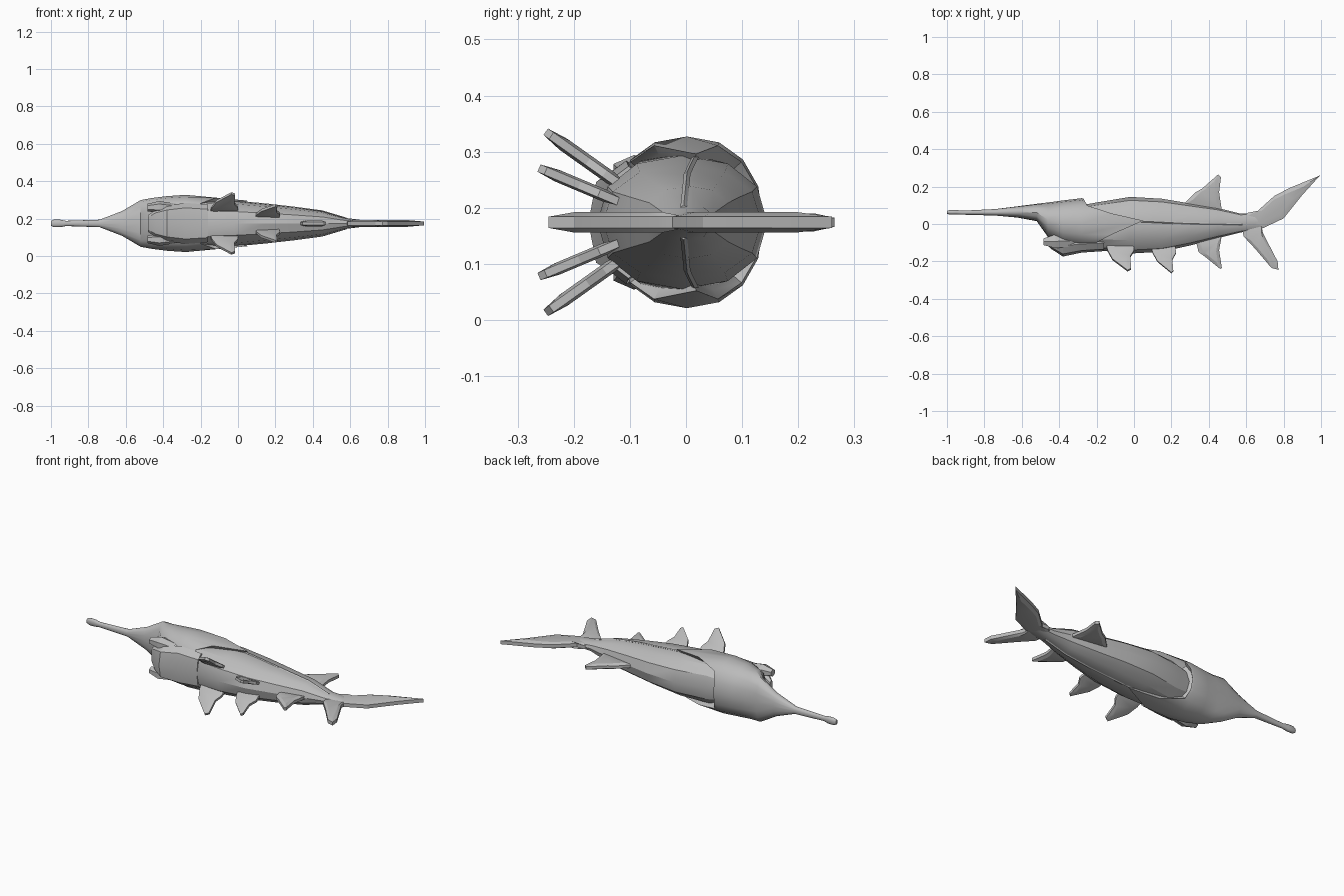
import bpy, bmesh, math
from mathutils import Vector

if "Cube" in bpy.data.objects:
    bpy.data.objects.remove(bpy.data.objects["Cube"])

CZ = 0.174  # height of the symmetry plane (the fish lies on its side)

grey = bpy.data.materials.new("skin grey")
grey.diffuse_color = (0.5, 0.5, 0.5, 1)
grey.use_nodes = True
grey.node_tree.nodes["Principled BSDF"].inputs["Base Color"].default_value = grey.diffuse_color


def finish(name, bm, angle=30):
    bmesh.ops.recalc_face_normals(bm, faces=bm.faces)
    me = bpy.data.meshes.new(name)
    bm.to_mesh(me)
    bm.free()
    ob = bpy.data.objects.new(name, me)
    bpy.context.collection.objects.link(ob)
    me.materials.append(grey)
    bpy.ops.object.select_all(action='DESELECT')
    ob.select_set(True)
    bpy.context.view_layer.objects.active = ob
    bpy.ops.object.shade_smooth_by_angle(angle=math.radians(angle))
    return ob


def ring(x, top, bot, half, n, power=1.0, xs=None):
    """Oval cross-section; xs optionally shifts x by angle from the side."""
    pts = []
    for i in range(n):
        a = 2 * math.pi * i / n
        c, s = math.cos(a), math.sin(a)
        z = math.copysign(abs(c) ** power, c) * half
        y = (top + bot) / 2 + math.copysign(abs(s) ** power, s) * (top - bot) / 2
        pts.append(Vector((x + (xs(c, s) if xs else 0), y, CZ + z)))
    return pts


def loft(name, rings, angle=30):
    bm = bmesh.new()
    rows = [[bm.verts.new(p) for p in r] for r in rings]
    n = len(rows[0])
    for a, b in zip(rows, rows[1:]):
        for i in range(n):
            j = (i + 1) % n
            bm.faces.new((a[i], a[j], b[j], b[i]))
    for r in (rows[0], rows[-1]):
        mid = bm.verts.new(sum((v.co for v in r), Vector()) / n)
        for i in range(n):
            bm.faces.new((r[i], r[(i + 1) % n], mid))
    return finish(name, bm, angle)


def fin(name, outline, rim, core, z0=0.0, slope=0.0, inset=0.6):
    """Slab with chamfered sides; slope splays it sideways as y falls."""
    bm = bmesh.new()
    y0 = max(p[1] for p in outline)
    nrm = Vector((0, slope, 1)).normalized()
    cen = Vector((sum(p[0] for p in outline), sum(p[1] for p in outline))) / len(outline)

    def layer(scale, off):
        row = []
        for p in outline:
            q = cen + (Vector(p) - cen) * scale
            z = z0 + slope * (y0 - q.y)
            row.append(bm.verts.new(Vector((q.x, q.y, CZ + z)) + nrm * off))
        return row

    rows = [layer(inset, -core), layer(1, -rim), layer(1, rim), layer(inset, core)]
    n = len(outline)
    for a, b in zip(rows, rows[1:]):
        for i in range(n):
            j = (i + 1) % n
            bm.faces.new((a[i], a[j], b[j], b[i]))
    bm.faces.new(rows[0])
    bm.faces.new(rows[-1])
    return finish(name, bm, 20)


# Trunk: x, top, bottom, half width
trunk = [(-0.34, 0.09, -0.11, 0.09), (-0.2, 0.115, -0.14, 0.125),
         (-0.02, 0.145, -0.158, 0.119), (0.15, 0.135, -0.148, 0.102),
         (0.3, 0.11, -0.115, 0.085), (0.45, 0.085, -0.075, 0.065),
         (0.57, 0.055, -0.045, 0.03), (0.68, 0.06, -0.03, 0.016)]
loft("trunk", [ring(*t, 12, 0.9) for t in trunk])

# Head with long flattened snout and rear gill flaps
head = [(-1.0, 0.07, 0.055, 0.013), (-0.985, 0.075, 0.05, 0.02),
        (-0.95, 0.075, 0.05, 0.02), (-0.92, 0.071, 0.05, 0.014),
        (-0.74, 0.08, 0.045, 0.02), (-0.62, 0.095, 0.034, 0.066),
        (-0.52, 0.108, 0.015, 0.125), (-0.46, 0.115, -0.07, 0.136),
        (-0.38, 0.126, -0.115, 0.146), (-0.28, 0.138, -0.135, 0.153)]


def flap(c, s):
    if abs(c) > 0.99:
        return 0.25
    if abs(c) > 0.9:
        return 0.08
    return -0.07 * s if s > 0 else 0.0


rings = [ring(*h, 16, 0.9) for h in head]
rear = ring(-0.2, 0.135, -0.135, 0.147, 16, 0.9, flap)
for p in (rear[0], rear[8]):  # flap tips lie against the trunk
    p.y = 0.018
    p.z = CZ + math.copysign(0.122, p.z - CZ)
inner = [Vector((p.x - 0.02, p.y * 0.85, CZ + (p.z - CZ) * 0.88)) for p in rear]
loft("head", rings + [rear, inner], 35)

# Lower jaw
jaw = [(-0.48, -0.075, -0.1, 0.045), (-0.44, -0.07, -0.135, 0.075),
       (-0.38, -0.06, -0.174, 0.095), (-0.28, -0.06, -0.153, 0.11),
       (-0.16, -0.06, -0.145, 0.1)]
loft("lower_jaw", [ring(*j, 8, 0.8) for j in jaw], 20)

# Mouth corners and lateral line ridges on both sides
for side, word in ((1, "left"), (-1, "right")):
    corner = [ring(-0.485, -0.075, -0.115, 0.02, 6), ring(-0.42, -0.05, -0.135, 0.032, 6),
              ring(-0.3, -0.06, -0.12, 0.02, 6)]
    for r, off in zip(corner, (0.085, 0.088, 0.08)):
        for p in r:
            p.z += side * off
    loft("mouth_corner_" + word, corner, 20)

    line = []
    for x, y, off in ((-0.02, 0.018, 0.119), (0.15, 0.01, 0.103), (0.3, 0.002, 0.086),
                      (0.45, 0.0, 0.066), (0.58, -0.004, 0.027)):
        r = ring(x, y + 0.006, y - 0.006, 0.004, 4)
        for p in r:
            p.z += side * off
        line.append(r)
    loft("lateral_line_" + word, line)

# Median fins
fin("dorsal_fin", [(0.26, 0.1), (0.33, 0.17), (0.365, 0.19), (0.45, 0.265), (0.465, 0.25),
                   (0.455, 0.17), (0.47, 0.07)], 0.008, 0.016)
fin("anal_fin", [(0.33, -0.085), (0.345, -0.15), (0.38, -0.175), (0.46, -0.24), (0.47, -0.235),
                 (0.455, -0.14), (0.47, -0.06)], 0.008, 0.016)
fin("tail_upper_lobe", [(0.56, 0.03), (0.61, 0.06), (0.65, 0.06), (0.75, 0.15), (0.83, 0.192),
                        (0.995, 0.26), (0.9, 0.155), (0.8, 0.03), (0.69, -0.022), (0.6, -0.05)],
    0.01, 0.018, inset=0.65)
fin("tail_lower_lobe", [(0.58, -0.01), (0.585, -0.065), (0.65, -0.135), (0.735, -0.235),
                        (0.772, -0.245), (0.768, -0.2), (0.69, -0.05), (0.68, 0.0)],
    0.01, 0.018, inset=0.65)

# Paired fins, splayed outwards and mirrored
pectoral = [(-0.15, -0.11), (-0.14, -0.145), (-0.115, -0.19), (-0.035, -0.25), (-0.015, -0.24),
            (-0.02, -0.175), (0.0, -0.145), (0.0, -0.11)]
pelvic = [(0.09, -0.12), (0.1, -0.155), (0.125, -0.2), (0.2, -0.262), (0.21, -0.25),
          (0.205, -0.19), (0.225, -0.155), (0.22, -0.12)]
for side, word in ((1, "left"), (-1, "right")):
    fin("pectoral_fin_" + word, pectoral, 0.007, 0.012, side * 0.062, side * 0.71)
    fin("pelvic_fin_" + word, pelvic, 0.007, 0.011, side * 0.037, side * 0.42)
